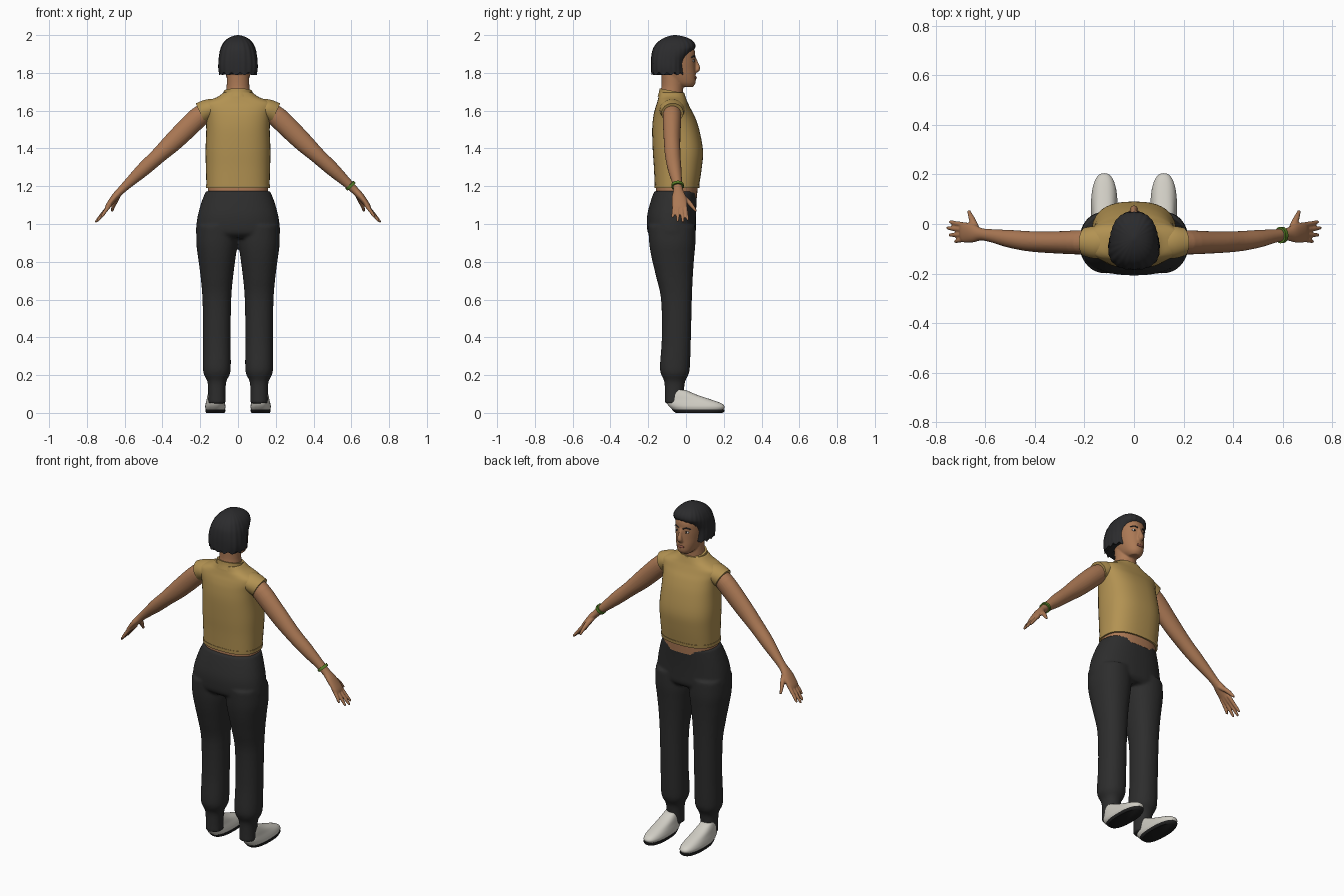
import bpy, bmesh, math
from mathutils import Vector

cube = bpy.data.objects.get("Cube")
if cube:
    bpy.data.objects.remove(cube, do_unlink=True)


def material(name, rgb, rough=0.8):
    m = bpy.data.materials.new(name)
    m.use_nodes = True
    m.diffuse_color = (*rgb, 1)
    node = m.node_tree.nodes["Principled BSDF"]
    node.inputs["Base Color"].default_value = (*rgb, 1)
    node.inputs["Roughness"].default_value = rough
    return m


SKIN = material("skin", (0.41, 0.19, 0.09))
SHIRT = material("ochre cloth", (0.45, 0.29, 0.085))
PANTS = material("charcoal cloth", (0.026, 0.026, 0.026))
HAIR = material("dark hair", (0.024, 0.024, 0.026))
SHOE = material("off white canvas", (0.64, 0.62, 0.56))
SOLE = material("black rubber", (0.014, 0.014, 0.014))
GREEN = material("green band", (0.1, 0.22, 0.02))
LIPS = material("lip", (0.27, 0.09, 0.06))
WHITE = material("eye white", (0.6, 0.56, 0.52))


def smooth_keys(keys, steps=4):
    """Catmull-Rom interpolation of profile tuples."""
    out = []
    for i in range(len(keys) - 1):
        a, b, c, d = (keys[max(0, min(len(keys) - 1, i + k))] for k in (-1, 0, 1, 2))
        for s in range(steps):
            t = s / steps
            out.append([q + 0.5 * t * (r - p + t * (2*p - 5*q + 4*r - s4 + t * (3*(q - r) + s4 - p)))
                        for p, q, r, s4 in zip(a, b, c, d)])
    return out + [list(keys[-1])]


def skin_rings(bm, rings):
    """Join rings of points into a closed, capped surface."""
    rows = [[bm.verts.new(p) for p in ring] for ring in rings]
    n = len(rows[0])
    for lo, hi in zip(rows, rows[1:]):
        for i in range(n):
            bm.faces.new((lo[i], lo[(i + 1) % n], hi[(i + 1) % n], hi[i]))
    bm.faces.new(rows[0][::-1])
    bm.faces.new(rows[-1])


def stack(bm, keys, cx=0, power=2.0, sides=40):
    """Horizontal sections: height, half width, back y, front y."""
    rings = []
    for z, hx, y0, y1 in smooth_keys(keys):
        ring = []
        for i in range(sides):
            a = math.tau * i / sides
            c, s = math.cos(a), math.sin(a)
            ring.append(Vector((cx + hx * math.copysign(abs(c) ** (2 / power), c),
                                (y0 + y1) / 2 + (y1 - y0) / 2 * math.copysign(abs(s) ** (2 / power), s), z)))
        rings.append(ring)
    skin_rings(bm, rings)


def tube(bm, keys, sides=20):
    """Limb sections: x, y, z, radius across y, other radius."""
    pts = smooth_keys(keys)
    rings = []
    for i, p in enumerate(pts):
        tan = (Vector(pts[min(i + 1, len(pts) - 1)][:3]) - Vector(pts[max(i - 1, 0)][:3])).normalized()
        u = Vector((0, 1, 0))
        u = (u - tan * u.dot(tan)).normalized()
        w = tan.cross(u)
        rings.append([Vector(p[:3]) + u * p[3] * math.cos(math.tau * k / sides)
                      + w * p[4] * math.sin(math.tau * k / sides) for k in range(sides)])
    skin_rings(bm, rings)


def finish(name, bm, mat, side=1, voxel=0, relax=3):
    for v in bm.verts:
        v.co.x *= side
    bmesh.ops.recalc_face_normals(bm, faces=bm.faces)
    mesh = bpy.data.meshes.new(name)
    bm.to_mesh(mesh)
    bm.free()
    mesh.materials.append(mat)
    ob = bpy.data.objects.new(name, mesh)
    bpy.context.collection.objects.link(ob)
    bpy.ops.object.select_all(action='DESELECT')
    ob.select_set(True)
    bpy.context.view_layer.objects.active = ob
    bpy.ops.object.shade_smooth_by_angle(angle=math.radians(50))
    if voxel:
        r = ob.modifiers.new("merge", 'REMESH')
        r.mode, r.voxel_size, r.use_smooth_shade = 'VOXEL', voxel, True
        s = ob.modifiers.new("relax", 'SMOOTH')
        s.factor, s.iterations = 0.5, relax
    return ob


def ball(name, loc, size, mat):
    bm = bmesh.new()
    bmesh.ops.create_uvsphere(bm, u_segments=20, v_segments=12, radius=1)
    for v in bm.verts:
        v.co = Vector([c * s + l for c, s, l in zip(v.co, size, loc)])
    return finish(name, bm, mat)


def stack_part(name, keys, mat, **kw):
    bm = bmesh.new()
    stack(bm, keys, **kw)
    return finish(name, bm, mat)


# Head with jaw, nose and neck, merged into one skin
bm = bmesh.new()
stack(bm, [(1.725, .03, -.03, .035), (1.745, .048, -.08, .05), (1.78, .062, -.12, .052),
           (1.82, .071, -.15, .05), (1.87, .077, -.16, .049), (1.92, .075, -.155, .046),
           (1.96, .05, -.12, .02)], power=2.2)
stack(bm, [(1.62, .08, -.15, -.01), (1.68, .066, -.14, -.015), (1.73, .06, -.13, -.015),
           (1.8, .06, -.13, -.02)])
tube(bm, [(0, .042, 1.885, .008, .008), (0, .055, 1.85, .011, .01), (0, .062, 1.822, .013, .016),
          (0, .05, 1.808, .01, .014)])
finish("head", bm, SKIN, voxel=.005, relax=2)

# Face details
ball("mouth", (0, .05, 1.774), (.022, .007, .008), LIPS)
for side, tag in ((1, "left"), (-1, "right")):
    ball(tag + "_eye", (side * .031, .037, 1.864), (.014, .0065, .007), WHITE)
    ball(tag + "_iris", (side * .031, .042, 1.864), (.006, .0035, .0065), SOLE)
    bm = bmesh.new()
    tube(bm, [(.012, .046, 1.882, .004, .003), (.032, .042, 1.889, .005, .004),
              (.052, .029, 1.882, .004, .002)], sides=10)
    finish(tag + "_eyebrow", bm, HAIR, side)

# Bob haircut, ribbed into strands with a ragged lower edge
bm = bmesh.new()
stack(bm, [(1.795, .1, -.182, -.002), (1.83, .104, -.184, -.006), (1.87, .102, -.184, .002),
           (1.91, .097, -.179, .03), (1.935, .09, -.17, .048), (1.96, .077, -.152, .043),
           (1.98, .057, -.125, .02), (1.993, .032, -.095, -.015), (2.0, .006, -.066, -.052)],
      power=2.5, sides=96)
for v in bm.verts:
    angle = math.atan2(v.co.y + .06, v.co.x)
    wave = math.cos(24 * angle)
    v.co.x *= 1 + .012 * wave
    v.co.y = -.06 + (v.co.y + .06) * (1 + .012 * wave)
    if v.co.z < 1.8:
        v.co.z += .007 * math.cos(17 * angle)
finish("hair", bm, HAIR)

# Sleeveless top with hem, tilted collar and cap sleeves
stack_part("shirt_body", [(1.195, .167, -.165, .068), (1.3, .17, -.17, .084), (1.39, .172, -.176, .09),
                          (1.5, .168, -.179, .07), (1.57, .173, -.173, .046), (1.61, .187, -.164, .025),
                          (1.637, .188, -.155, .012), (1.655, .155, -.15, .004),
                          (1.672, .11, -.146, -.002), (1.695, .078, -.142, -.01)], SHIRT, power=2.5)
stack_part("shirt_hem", [(1.19, .169, -.167, .07), (1.21, .17, -.168, .073)], SHIRT, power=2.5)
bm = bmesh.new()
stack(bm, [(1.66, .088, -.15, .006), (1.685, .078, -.143, -.002), (1.705, .075, -.14, -.008)])
for v in bm.verts:
    v.co.z -= .2 * (v.co.y + .075)
finish("shirt_collar", bm, SHIRT)

# Waist and trousers
stack_part("waist", [(1.14, .16, -.16, .058), (1.2, .16, -.158, .062)], SKIN, power=2.4)
bm = bmesh.new()
stack(bm, [(1.175, .17, -.168, .06), (1.12, .192, -.187, .056), (1.05, .212, -.205, .053),
           (.99, .221, -.207, .052), (.95, .222, -.2, .05), (.925, .2, -.17, .03)], power=2.3)
for cx in (1, -1):
    for top in ([(.99, .106, -.2, .05), (.9, .109, -.195, .05), (.82, .099, -.182, .043)],):
        start = len(bm.verts)
        stack(bm, top + [(.72, .086, -.158, .036), (.6, .076, -.132, .031), (.4, .073, -.128, .026),
                         (.25, .074, -.138, .021), (.205, .069, -.132, .014), (.165, .05, -.115, -.005),
                         (.1, .046, -.112, -.012), (.05, .047, -.112, -.015)], power=2.2)
        bm.verts.ensure_lookup_table()
        for v in bm.verts[start:]:
            v.co.x = cx * (v.co.x + .112)
finish("trousers", bm, PANTS, voxel=.009, relax=4)

for side, tag in ((1, "left"), (-1, "right")):
    # Shoe and sole
    stack_part(tag + "_shoe", [(.016, .05, -.07, .197), (.032, .054, -.088, .205), (.05, .051, -.1, .188),
                               (.07, .046, -.1, .135), (.095, .041, -.096, .06), (.122, .034, -.09, -.002)],
               SHOE, cx=side * .12, power=2.4)
    stack_part(tag + "_sole", [(0, .049, -.055, .193), (.009, .053, -.066, .203), (.018, .053, -.075, .204)],
               SOLE, cx=side * .12, power=2.4)

    # Cap sleeve
    bm = bmesh.new()
    tube(bm, [(.1, -.075, 1.615, .05, .045), (.15, -.074, 1.608, .066, .054),
              (.197, -.072, 1.587, .058, .058)], sides=32)
    finish(tag + "_sleeve", bm, SHIRT, side)

    # Arm, palm, fingers and thumb
    bm = bmesh.new()
    tube(bm, [(.15, -.072, 1.605, .045, .04), (.21, -.074, 1.565, .049, .055), (.33, -.074, 1.448, .044, .052),
              (.42, -.07, 1.363, .041, .042), (.5, -.06, 1.29, .036, .037), (.57, -.048, 1.225, .027, .027),
              (.615, -.042, 1.182, .025, .021), (.65, -.038, 1.145, .037, .019),
              (.685, -.034, 1.1, .041, .014), (.697, -.034, 1.08, .036, .01)], sides=24)
    for y0, x1, y1, z1 in ((-.004, .744, .008, 1.018), (-.024, .754, -.016, 1.008),
                           (-.044, .746, -.044, 1.012), (-.062, .724, -.07, 1.033)):
        tube(bm, [(.675, y0, 1.105, .01, .011), ((.69 + x1) / 2, (y0 + y1) / 2, (1.09 + z1) / 2, .0095, .0095),
                  (x1 - .005, y1, z1 + .008, .0075, .007), (x1, y1, z1, .004, .004)], sides=12)
    tube(bm, [(.632, -.03, 1.155, .014, .014), (.65, .01, 1.12, .013, .014), (.661, .036, 1.09, .01, .01),
              (.667, .054, 1.066, .006, .006)], sides=12)
    finish(tag + "_arm", bm, SKIN, side, voxel=.0045, relax=2)

# Wristband on the left arm only
bm = bmesh.new()
tube(bm, [(.59, -.045, 1.209, .033, .03), (.601, -.044, 1.197, .033, .03)], sides=24)
finish("left_wristband", bm, GREEN)
